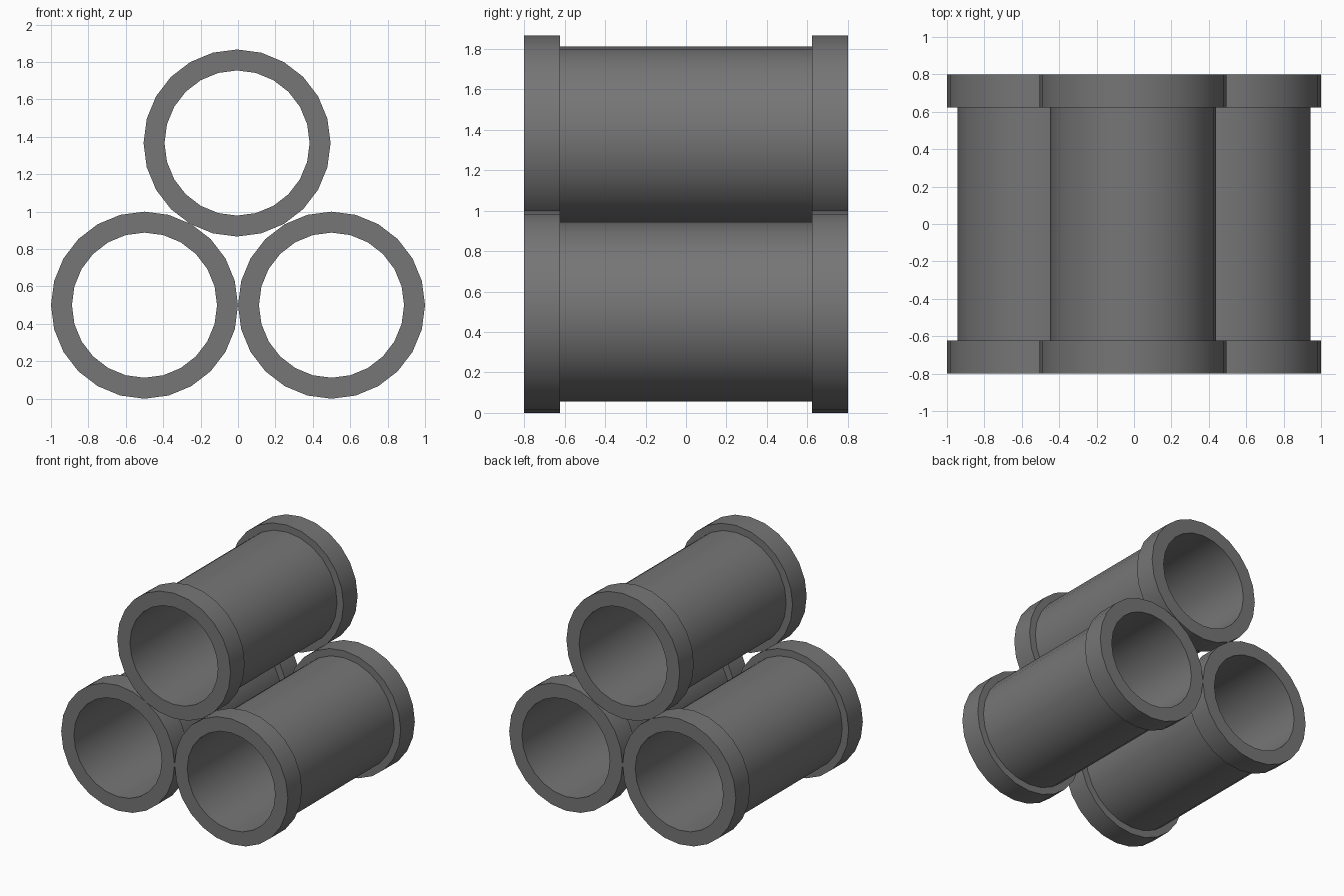
import bpy, bmesh
from math import cos, sin, tau, radians

if "Cube" in bpy.data.objects:
    bpy.data.objects.remove(bpy.data.objects["Cube"])

SIDES = 24
# Closed (radius, y) section of a pipe with a collar at each end
SECTION = [(0.388, -0.8), (0.5, -0.8), (0.5, -0.622), (0.444, -0.622),
           (0.444, 0.622), (0.5, 0.622), (0.5, 0.8), (0.388, 0.8)]

# Dark grey finish
dark = bpy.data.materials.new("dark_grey")
dark.diffuse_color = (0.18, 0.18, 0.18, 1)
dark.use_nodes = True
dark.node_tree.nodes["Principled BSDF"].inputs["Base Color"].default_value = dark.diffuse_color


def pipe(name, x, z):
    bm = bmesh.new()
    rings = [[bm.verts.new((r * cos(tau * i / SIDES), y, r * sin(tau * i / SIDES)))
              for i in range(SIDES)] for r, y in SECTION]
    for k, a in enumerate(rings):
        b = rings[(k + 1) % len(rings)]
        for i in range(SIDES):
            j = (i + 1) % SIDES
            bm.faces.new((a[i], a[j], b[j], b[i]))
    bmesh.ops.recalc_face_normals(bm, faces=bm.faces)
    mesh = bpy.data.meshes.new(name)
    bm.to_mesh(mesh)
    bm.free()
    mesh.materials.append(dark)
    obj = bpy.data.objects.new(name, mesh)
    obj.location = (x, 0, z)
    bpy.context.collection.objects.link(obj)
    bpy.ops.object.select_all(action='DESELECT')
    obj.select_set(True)
    bpy.context.view_layer.objects.active = obj
    bpy.ops.object.shade_smooth_by_angle(angle=radians(30))


# Two pipes on the ground, one resting on top
pipe("left_pipe", -0.5, 0.5)
pipe("right_pipe", 0.5, 0.5)
pipe("top_pipe", -0.005, 1.367)
